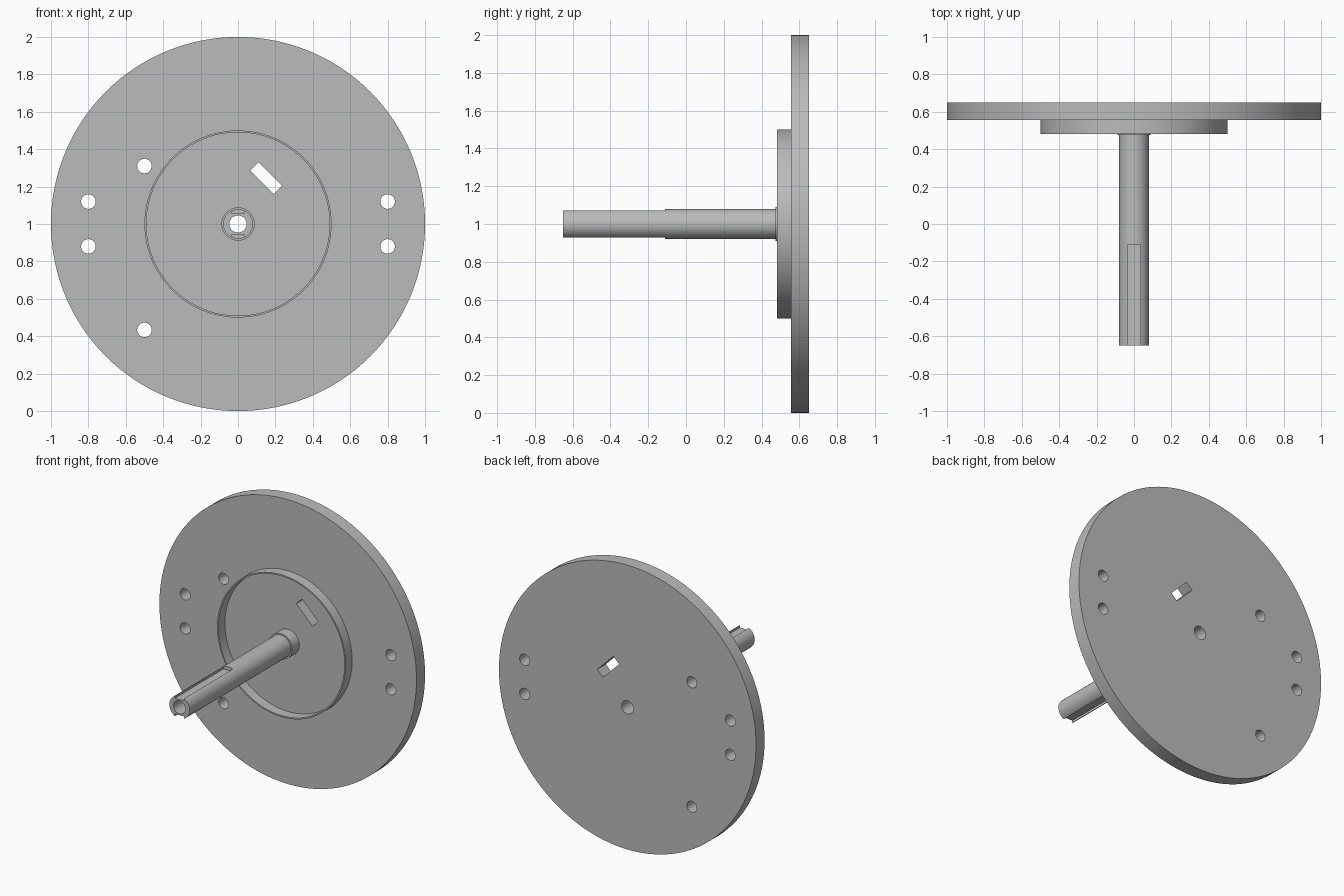
import bpy, bmesh, math
from mathutils import Matrix

cube = bpy.data.objects.get("Cube")
if cube:
    bpy.data.objects.remove(cube, do_unlink=True)

metal = bpy.data.materials.new("grey_metal")
metal.use_nodes = True
GREY = (0.5, 0.5, 0.5, 1)
metal.diffuse_color = GREY
metal.node_tree.nodes["Principled BSDF"].inputs["Base Color"].default_value = GREY

AXIS_Z = 1.0
DISC_FRONT, DISC_BACK = 0.555, 0.65
BORE = 0.046


def make_object(name, bm):
    bmesh.ops.recalc_face_normals(bm, faces=bm.faces[:])
    mesh = bpy.data.meshes.new(name)
    bm.to_mesh(mesh)
    bm.free()
    obj = bpy.data.objects.new(name, mesh)
    bpy.context.collection.objects.link(obj)
    mesh.materials.append(metal)
    return obj


def tube(name, inner, outer, y0, y1, sides):
    """Hollow cylinder along y, spun from a rectangular section."""
    bm = bmesh.new()
    section = [(inner, y0), (outer, y0), (outer, y1), (inner, y1)]
    rings = []
    for i in range(sides):
        a = math.tau * i / sides
        rings.append([bm.verts.new((r * math.cos(a), y, AXIS_Z + r * math.sin(a)))
                      for r, y in section])
    for i, ring in enumerate(rings):
        following = rings[(i + 1) % sides]
        for j in range(4):
            k = (j + 1) % 4
            bm.faces.new((ring[j], ring[k], following[k], following[j]))
    return make_object(name, bm)


def add_box(bm, centre, size, turn=0):
    matrix = (Matrix.Translation(centre) @ Matrix.Rotation(turn, 4, "Y")
              @ Matrix.Diagonal((*size, 1)))
    bmesh.ops.create_cube(bm, size=1, matrix=matrix)


def add_drill(bm, x, z, radius):
    matrix = Matrix.Translation((x, 0.6, z)) @ Matrix.Rotation(math.pi / 2, 4, "X")
    bmesh.ops.create_cone(bm, cap_ends=True, segments=32, radius1=radius,
                          radius2=radius, depth=0.4, matrix=matrix)


def cut(obj, bm):
    cutter = make_object("cutter", bm)
    cutter.hide_render = True
    mod = obj.modifiers.new("cut", "BOOLEAN")
    mod.operation = "DIFFERENCE"
    mod.solver = "EXACT"
    mod.object = cutter
    bpy.context.view_layer.objects.active = obj
    bpy.ops.object.modifier_apply(modifier=mod.name)
    bpy.data.objects.remove(cutter, do_unlink=True)


# Large disc with bolt holes and an angled slot
disc = tube("disc", BORE, 1.0, DISC_FRONT, DISC_BACK, 128)
holes = bmesh.new()
for x in (-0.8, 0.8):
    for z in (0.88, 1.12):
        add_drill(holes, x, z, 0.039)
for z in (0.434, 1.31):
    add_drill(holes, -0.5, z, 0.039)
add_box(holes, (0.15, 0.6, 1.245), (0.177, 0.4, 0.062), math.radians(45))
cut(disc, holes)

# Thin raised rim and collar on the front face
rim = tube("rim", 0.49, 0.5, 0.482, DISC_FRONT, 96)
collar = tube("collar", 0.079, 0.089, 0.475, DISC_FRONT, 64)

# Hollow shaft with a keyway above and below its free end
shaft = tube("shaft", BORE, 0.079, -0.65, DISC_FRONT, 64)
keyways = bmesh.new()
for side in (-1, 1):
    add_box(keyways, (0, -0.41, AXIS_Z + side * 0.085), (0.07, 0.6, 0.06))
cut(shaft, keyways)

# Smooth round walls, sharp edges
for obj in (disc, rim, collar, shaft):
    bpy.ops.object.select_all(action="DESELECT")
    obj.select_set(True)
    bpy.context.view_layer.objects.active = obj
    bpy.ops.object.shade_smooth_by_angle(angle=math.radians(30))
